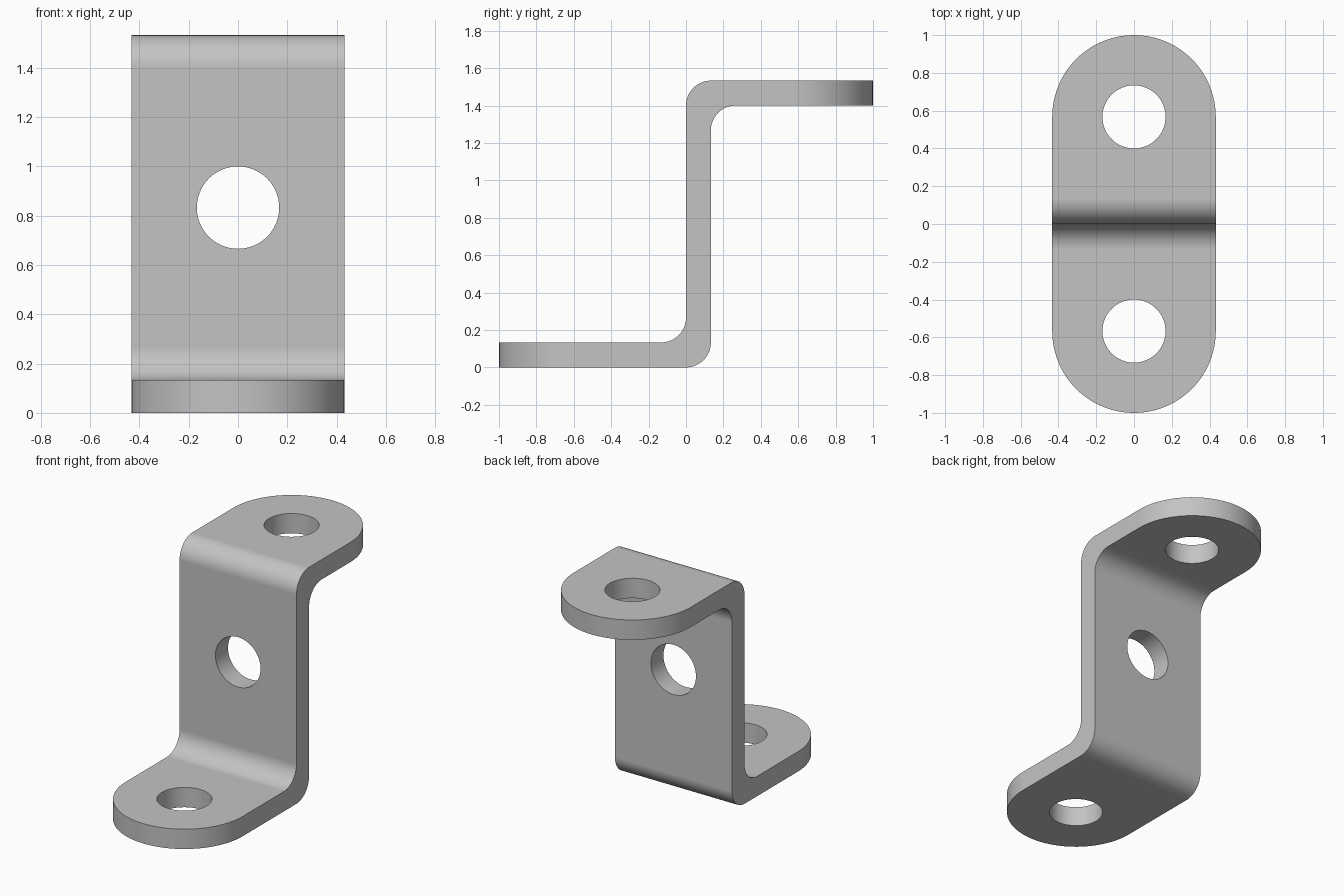
import bpy
import bmesh
from math import cos, sin, pi, radians

cube = bpy.data.objects.get("Cube")
if cube:
    bpy.data.objects.remove(cube, do_unlink=True)

HALF_W = 0.433          # half width and end radius
T = 0.133               # sheet thickness and bend radius
H = 1.533               # overall height
HOLE_R = 0.167
END_Y = 1 - HALF_W      # centre of the rounded ends
BEND_STEPS, ROUND_STEPS = 16, 96

steel = bpy.data.materials.new("grey steel")
steel.use_nodes = True
color = (0.55, 0.55, 0.55, 1)
steel.diffuse_color = color
steel.node_tree.nodes["Principled BSDF"].inputs["Base Color"].default_value = color


def arc(cx, cy, r, start, end, steps):
    angles = [radians(start + (end - start) * i / steps) for i in range(steps + 1)]
    return [(cx + r * cos(a), cy + r * sin(a)) for a in angles]


def prism(name, points, offset):
    """Extrude a closed outline of 3D points along an offset."""
    bm = bmesh.new()
    face = bm.faces.new([bm.verts.new(p) for p in points])
    moved = bmesh.ops.extrude_face_region(bm, geom=[face])["geom"]
    bmesh.ops.translate(bm, vec=offset,
                        verts=[v for v in moved if isinstance(v, bmesh.types.BMVert)])
    bmesh.ops.recalc_face_normals(bm, faces=bm.faces)
    mesh = bpy.data.meshes.new(name)
    bm.to_mesh(mesh)
    bm.free()
    obj = bpy.data.objects.new(name, mesh)
    bpy.context.collection.objects.link(obj)
    mesh.materials.append(steel)
    return obj


def cut(target, tool, operation):
    tool.hide_render = True
    mod = target.modifiers.new(tool.name, 'BOOLEAN')
    mod.object, mod.operation, mod.solver = tool, operation, 'EXACT'
    bpy.ops.object.modifier_apply(modifier=mod.name)
    bpy.data.objects.remove(tool, do_unlink=True)


# Bent strip: side profile in y, z with four quarter-round bends
profile = [(-1.1, 0)]
profile += arc(0, T, T, -90, 0, BEND_STEPS)
profile += arc(2 * T, H - 2 * T, T, 180, 90, BEND_STEPS)
profile += [(1.1, H - T), (1.1, H)]
profile += arc(T, H - T, T, 90, 180, BEND_STEPS)
profile += arc(-T, 2 * T, T, 0, -90, BEND_STEPS)
profile += [(-1.1, T)]
bracket = prism("z_bracket", [(-HALF_W, y, z) for y, z in profile], (2 * HALF_W, 0, 0))
bpy.context.view_layer.objects.active = bracket
bracket.select_set(True)

# Rounded ends: trim each flange with a half-round corner tool
for side in (-1, 1):
    edge = arc(0, side * END_Y, HALF_W, 0, side * 180, ROUND_STEPS // 2)
    outline = edge + [(-0.6, side * END_Y), (-0.6, side * 1.3),
                      (0.6, side * 1.3), (0.6, side * END_Y)]
    cut(bracket, prism("end_trim", [(x, y, -0.2) for x, y in outline], (0, 0, 2)),
        'DIFFERENCE')

# Bolt holes: one through each flange and one through the web
for side in (-1, 1):
    ring = arc(0, side * END_Y, HOLE_R, 0, 360, ROUND_STEPS)[:-1]
    cut(bracket, prism("flange_hole", [(x, y, -0.2) for x, y in ring], (0, 0, 2)),
        'DIFFERENCE')
ring = arc(0, 0.833, HOLE_R, 0, 360, ROUND_STEPS)[:-1]
cut(bracket, prism("web_hole", [(x, -0.3, z) for x, z in ring], (0, 0.8, 0)),
    'DIFFERENCE')

# Smooth bends with flat faces kept flat
bpy.ops.object.shade_smooth_by_angle(angle=radians(30))
weighted = bracket.modifiers.new("flat_face_normals", 'WEIGHTED_NORMAL')
weighted.keep_sharp = True
